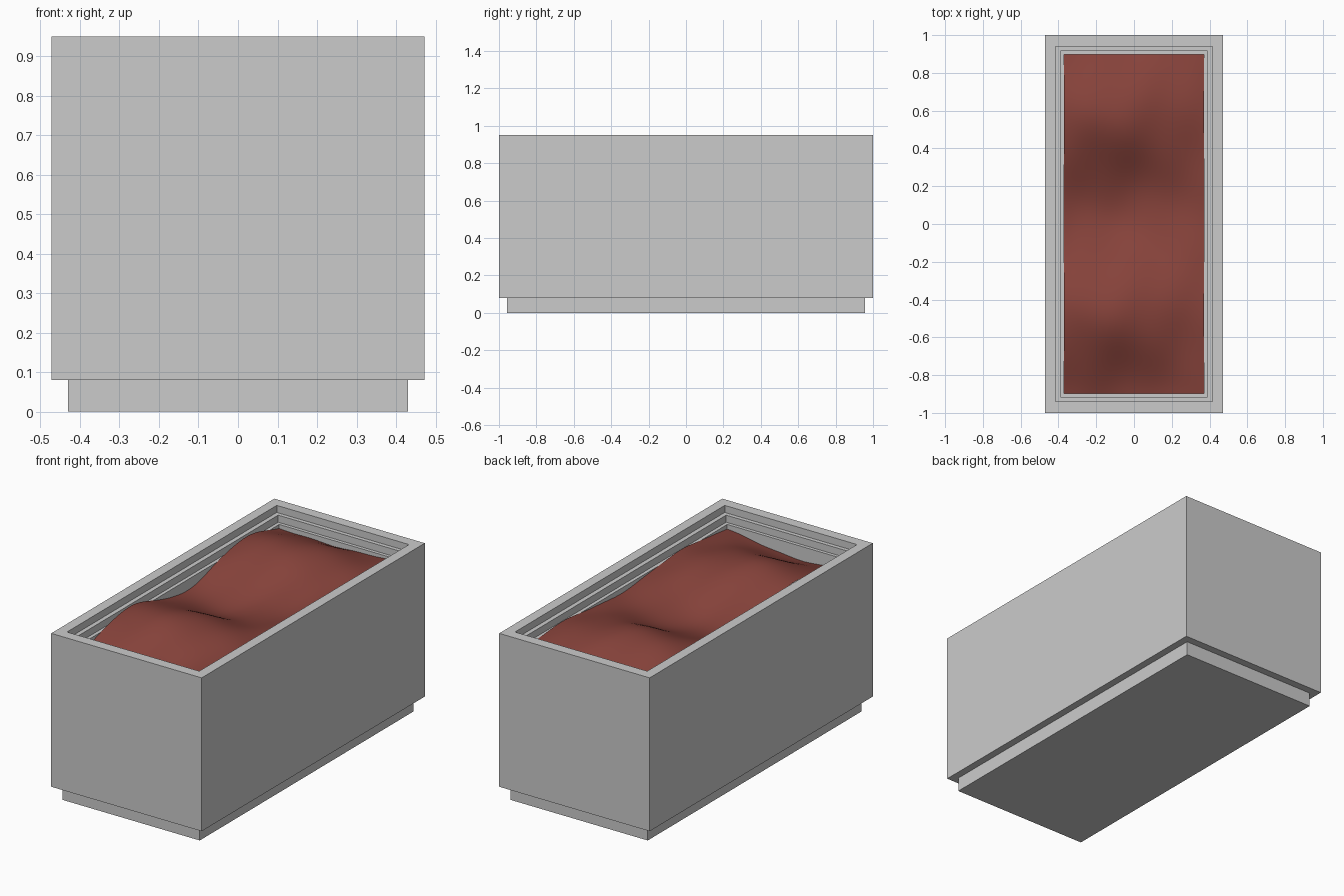
import bpy, bmesh, math

if "Cube" in bpy.data.objects:
    bpy.data.objects.remove(bpy.data.objects["Cube"])

def new_object(name, bm):
    mesh = bpy.data.meshes.new(name)
    bmesh.ops.recalc_face_normals(bm, faces=bm.faces)
    bm.to_mesh(mesh)
    bm.free()
    obj = bpy.data.objects.new(name, mesh)
    bpy.context.collection.objects.link(obj)
    return obj

def stacked_rings(name, rings):
    """Bridge a run of rectangles (half x, half y, z) and cap both ends."""
    bm = bmesh.new()
    loops = [[bm.verts.new((sx * hx, sy * hy, z))
              for sx, sy in ((-1, -1), (1, -1), (1, 1), (-1, 1))]
             for hx, hy, z in rings]
    for a, b in zip(loops, loops[1:]):
        for i in range(4):
            j = (i + 1) % 4
            bm.faces.new((a[i], a[j], b[j], b[i]))
    bm.faces.new(loops[0][::-1])
    bm.faces.new(loops[-1])
    return new_object(name, bm)

# Planter: plinth, outer walls, stepped rim and inner cavity
stacked_rings("planter_box", [
    (0.43, 0.957, 0.0), (0.43, 0.957, 0.08),
    (0.472, 1.0, 0.08), (0.472, 1.0, 0.95),
    (0.415, 0.94, 0.95), (0.415, 0.94, 0.91),
    (0.39, 0.917, 0.91), (0.39, 0.917, 0.87),
    (0.37, 0.898, 0.87), (0.37, 0.898, 0.74),
])

# Soil: two soft mounds along the box with slight unevenness
def soil_height(x, y):
    mound = math.exp(-((x + 0.1) / 0.35) ** 2)
    wave = math.cos(2 * math.pi * (y - 0.59) / 1.05)
    ripple = 0.004 * math.sin(17 * x + 5 * y) * math.cos(13 * y - 6 * x)
    return 0.862 + (0.075 * mound + 0.01) * wave + ripple

bm = bmesh.new()
bmesh.ops.create_grid(bm, x_segments=32, y_segments=72, size=1.0)
for v in bm.verts:
    v.co.x *= 0.37
    v.co.y *= 0.898
    v.co.z = soil_height(v.co.x, v.co.y)
soil = new_object("soil", bm)
for p in soil.data.polygons:
    p.use_smooth = True
mat = bpy.data.materials.new("soil_brown")
mat.diffuse_color = (0.24, 0.055, 0.043, 1.0)
mat.use_nodes = True
mat.node_tree.nodes["Principled BSDF"].inputs["Base Color"].default_value = mat.diffuse_color
soil.data.materials.append(mat)
